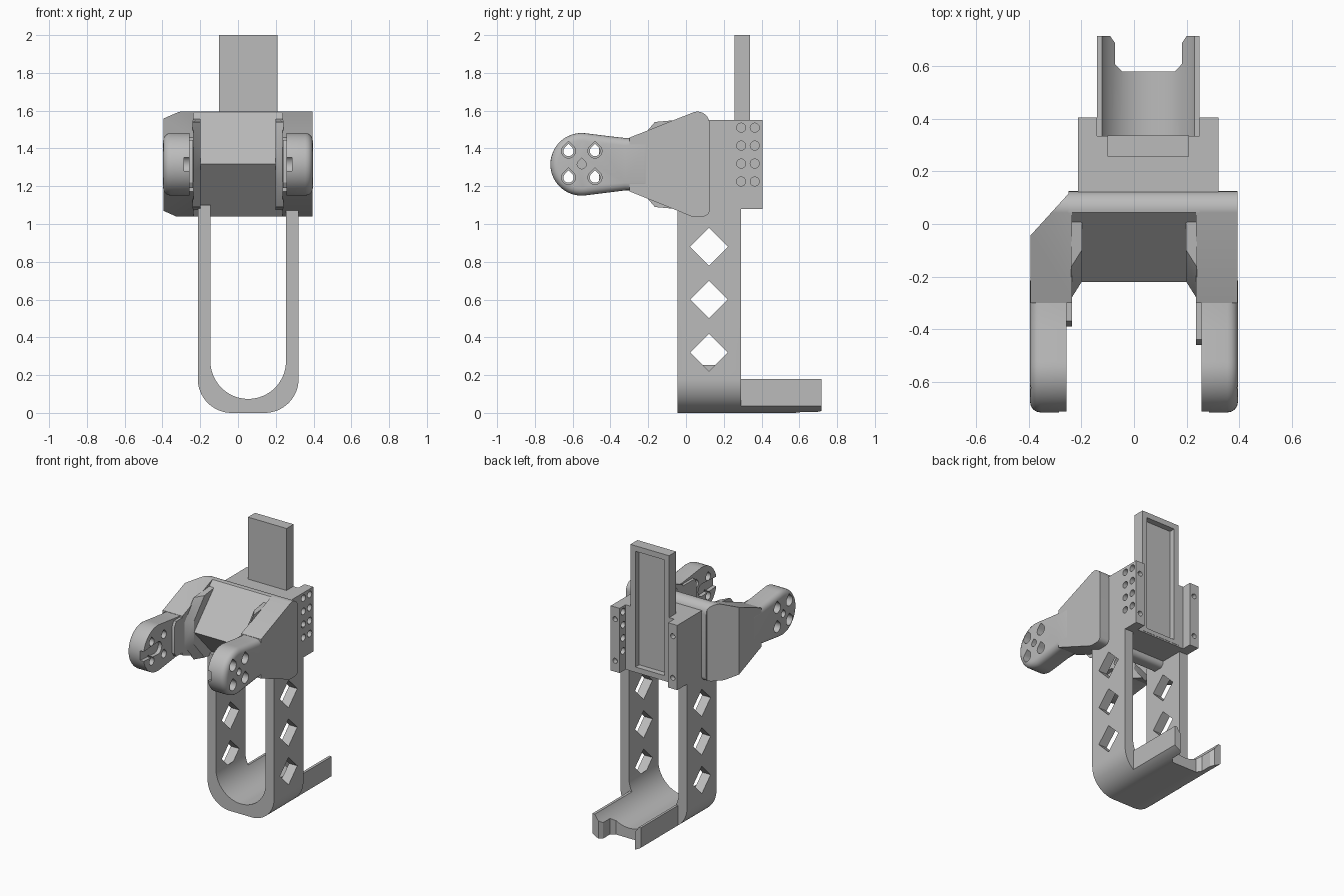
import bpy, bmesh, math

if "Cube" in bpy.data.objects:
    bpy.data.objects.remove(bpy.data.objects["Cube"])

grey = bpy.data.materials.new("plain grey")
grey.use_nodes = True
GREY = (0.5, 0.5, 0.5, 1)
grey.diffuse_color = GREY
grey.node_tree.nodes["Principled BSDF"].inputs["Base Color"].default_value = GREY


def arc(cx, cy, r, start, end, n=16):
    angles = [math.radians(start + (end - start) * i / n) for i in range(n + 1)]
    return [(cx + r * math.cos(a), cy + r * math.sin(a)) for a in angles]


def loft(name, near, far, axis, a, b, bevel=0):
    """Join two matching outlines lying at a and b along an axis."""
    def place(p, d):
        return {"x": (d, *p), "y": (p[0], d, p[1]), "z": (*p, d)}[axis]
    bm = bmesh.new()
    low = [bm.verts.new(place(p, a)) for p in near]
    high = [bm.verts.new(place(p, b)) for p in far]
    bm.faces.new(low)
    cap = bm.faces.new(high)
    for i in range(len(low)):
        j = (i + 1) % len(low)
        bm.faces.new((low[i], low[j], high[j], high[i]))
    bmesh.ops.recalc_face_normals(bm, faces=bm.faces)
    if bevel:
        bmesh.ops.bevel(bm, geom=list(cap.edges), offset=bevel, segments=4,
                        profile=0.5, affect="EDGES", clamp_overlap=False)
    mesh = bpy.data.meshes.new(name)
    bm.to_mesh(mesh)
    bm.free()
    mesh.materials.append(grey)
    ob = bpy.data.objects.new(name, mesh)
    bpy.context.collection.objects.link(ob)
    return ob


def prism(name, pts, axis, a, b, bevel=0):
    return loft(name, pts, pts, axis, a, b, bevel)


def box(name, x, y, z):
    return prism(name, [(x[0], y[0]), (x[1], y[0]), (x[1], y[1]), (x[0], y[1])], "z", *z)


def cut(ob, cutters, operation="DIFFERENCE"):
    bpy.context.view_layer.objects.active = ob
    for c in cutters:
        c.hide_render = True
        mod = ob.modifiers.new("cut", "BOOLEAN")
        mod.operation, mod.object, mod.solver = operation, c, "EXACT"
        bpy.ops.object.modifier_apply(modifier=mod.name)
        bpy.data.objects.remove(c)


def teardrop(y, z, r):
    return arc(y, z, r, 135, 405, 20) + [(y, z + 1.414 * r)]


# U-shaped frame with diamond windows
MID = 0.054
outer = [(-0.213, 1.1)] + arc(-0.033, 0.18, 0.18, 180, 270) + arc(0.141, 0.18, 0.18, 270, 360) + [(0.321, 1.1)]
inner = [(MID + 0.2, 1.1)] + arc(MID, 0.274, 0.2, 0, -180, 32) + [(MID - 0.2, 1.1)]
frame = prism("u_frame", outer + inner, "y", -0.045, 0.292)
windows = []
for z in (0.32, 0.6, 0.88):
    diamond = [(0.022, z), (0.122, z - 0.1), (0.222, z), (0.122, z + 0.1)]
    for a, b in ((-0.3, MID - 0.199), (MID + 0.199, 0.4)):
        windows.append(prism("window_cutter", diamond, "x", a, b))
cut(frame, windows)

# Rear ledge continuing the bottom of the frame, with a forked end
ledge = prism("rear_ledge", outer + inner, "y", 0.28, 0.717)
cut(ledge, [box("ledge_limit", (-0.14, 0.25), (0.2, 0.8), (-0.1, 0.18))], "INTERSECT")
fork = [(-0.045, 0.58), (0.155, 0.58), (0.183, 0.61), (0.183, 0.69), (0.21, 0.73),
        (-0.1, 0.73), (-0.073, 0.69), (-0.073, 0.61)]
cut(ledge, [prism("fork_cutter", fork, "z", -0.1, 0.3)])

# Rear block with a wide vertical slot and screw holes
block = box("rear_block", (-0.213, 0.321), (0.1, 0.405), (1.08, 1.55))
holes = [box("slot_cutter", (-0.14, 0.25), (0.336, 0.5), (1, 1.6))]
for z in (1.225, 1.32, 1.415, 1.51):
    for y, depth in ((0.292, 0.27), (0.364, 0.24)):
        holes.append(prism("side_hole_cutter", arc(y, z, 0.024, 0, 345, 23), "x", depth, 0.4))
for x in (-0.177, 0.286):
    for z in (1.16, 1.462):
        holes.append(prism("back_hole_cutter", arc(x, z, 0.018, 0, 345, 23), "y", 0.37, 0.5))
recess = ((-0.062, 0.17), (0.295, 0.5), (1.12, 1.96))
cut(block, holes + [box("block_recess_cutter", *recess)])

# Upright plate with a recessed back
plate = box("upright_plate", (-0.1, 0.21), (0.257, 0.338), (1.09, 2))
cut(plate, [box("plate_recess_cutter", *recess)])

# Yoke: centre wedge
rear = arc(0.09, 1.075, 0.035, -90, 0, 6) + arc(0.06, 1.53, 0.065, 0, 105, 10)
prism("yoke_centre", rear + [(-0.22, 1.318), (0.04, 1.04)], "x", -0.25, 0.25)

# Yoke: side cheeks, inner gussets and arms
cheek_outline = rear + [(-0.3, 1.457), (-0.3, 1.173), (0.03, 1.04)]
gusset_outline = [(0.05, 1.56), (-0.1, 1.54), (-0.22, 1.4), (-0.22, 1.23), (-0.1, 1.09), (0.05, 1.07)]
gusset_wide = [(y - 0.065 if y < 0 else y, z) for y, z in gusset_outline]
CY, CZ, R = -0.552, 1.316, 0.166
arm_outline = arc(CY, CZ, R, 80, 280, 28) + [
    (-0.4, 1.168), (-0.32, 1.178), (-0.18, 1.178), (-0.18, 1.455), (-0.32, 1.455), (-0.4, 1.464)]

for side, s in (("left", 1), ("right", -1)):
    cheek = prism(side + "_cheek", cheek_outline, "x", s * 0.236, s * 0.395)
    if s < 0:
        corner = [(-0.4, -0.05), (-0.24, 0.126), (-0.24, 0.3), (-0.6, 0.3), (-0.6, -0.05)]
        cut(cheek, [prism("corner_cutter", corner, "z", 0.9, 1.8)])
    loft(side + "_gusset", gusset_outline, gusset_wide, "x", s * 0.199, s * 0.24)

    # Round-ended arm with countersunk teardrop holes
    arm = prism(side + "_arm", arm_outline, "x", s * 0.257, s * 0.396, 0.04)
    cutters = [prism("pivot_cutter", teardrop(CY, CZ, 0.024), "x", s * 0.35, s * 0.5)]
    for dy in (-0.07, 0.07):
        for dz in (-0.07, 0.07):
            y, z = CY + dy, CZ + dz
            cutters.append(prism("hole_cutter", teardrop(y, z, 0.027), "x", s * 0.2, s * 0.5))
            cutters.append(prism("sink_cutter", teardrop(y, z, 0.037), "x", s * 0.31, s * 0.5))
    # Horn slot open at the front of the inner face
    slot = arc(CY, CZ, 0.045, -90, 90, 12) + [(-0.8, CZ + 0.03), (-0.8, CZ - 0.03)]
    cutters.append(prism("horn_slot_cutter", slot, "x", s * 0.2, s * 0.285))
    cut(arm, cutters)

    # Thin pad on the inner face of the neck
    end = -0.46 if s > 0 else -0.39
    pad = [(end, 1.22), (end + 0.02, 1.19), (-0.2, 1.19), (-0.2, 1.445), (end + 0.02, 1.445), (end, 1.41)]
    prism(side + "_neck_pad", pad, "x", s * 0.237, s * 0.27)

# Smooth the curved surfaces, keep hard edges
bpy.ops.object.select_all(action="DESELECT")
for ob in bpy.context.scene.objects:
    if ob.type == "MESH":
        ob.select_set(True)
        bpy.context.view_layer.objects.active = ob
bpy.ops.object.shade_smooth_by_angle(angle=math.radians(30))
